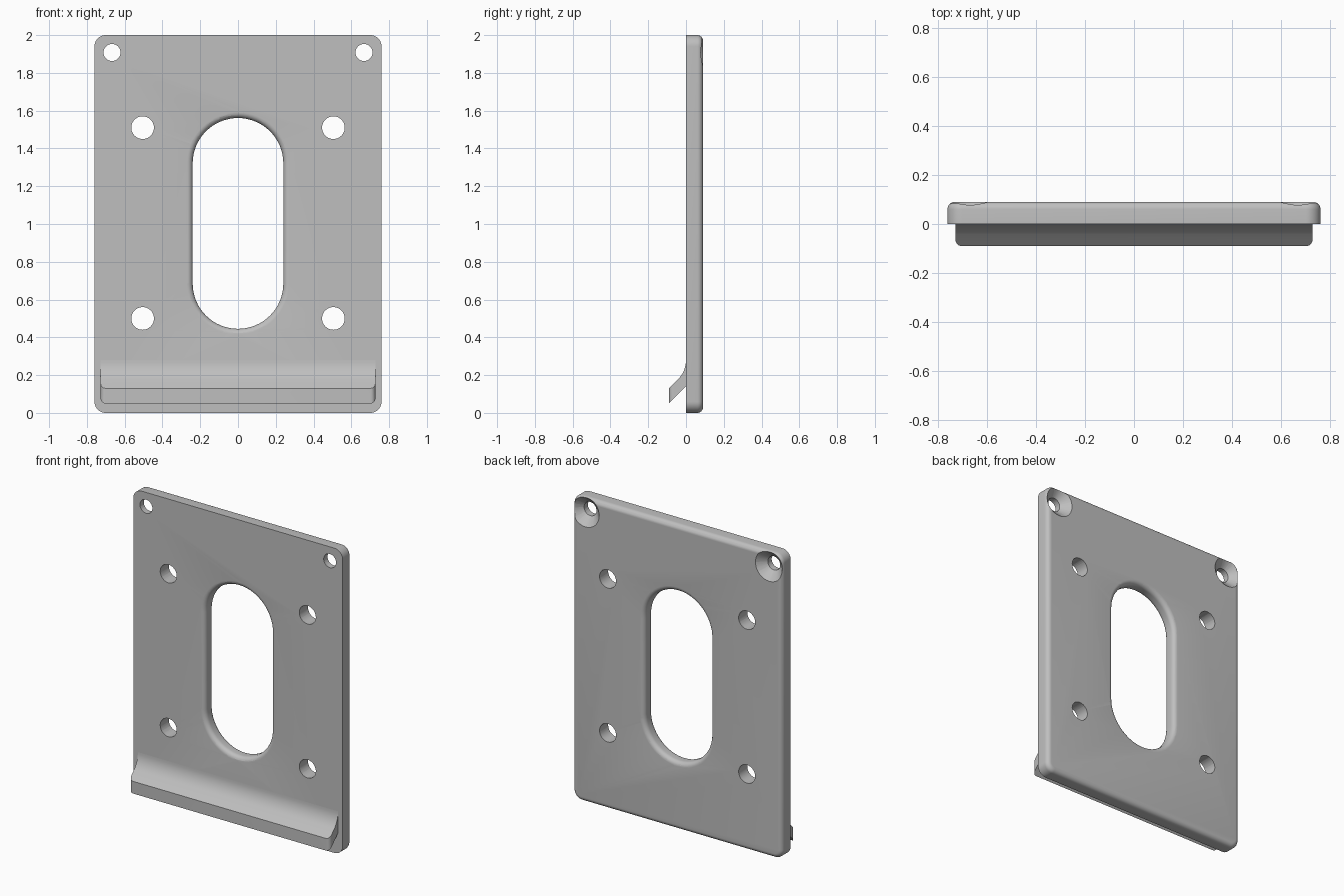
import bpy, bmesh, math
from math import sin, cos, pi

cube = bpy.data.objects.get("Cube")
if cube:
    bpy.data.objects.remove(cube, do_unlink=True)

GREY = (0.52, 0.52, 0.52, 1)
grey = bpy.data.materials.new("plain grey")
grey.use_nodes = True
grey.diffuse_color = GREY
grey.node_tree.nodes["Principled BSDF"].inputs["Base Color"].default_value = GREY


def outline(half_w, half_h, r, steps):
    """Rounded rectangle in x and z."""
    pts = []
    for i, (sx, sz) in enumerate([(1, 1), (-1, 1), (-1, -1), (1, -1)]):
        for k in range(steps + 1):
            a = (i + k / steps) * pi / 2
            pts.append((sx * (half_w - r) + r * cos(a), sz * (half_h - r) + r * sin(a)))
    return pts


def loft(bm, cx, cz, half_w, half_h, r, sections, steps=10):
    """Closed solid through rounded rectangles, one per (growth, y)."""
    rings = []
    for g, y in sections:
        pts = outline(half_w + g, half_h + g, r + g, steps)
        rings.append([bm.verts.new((cx + x, y, cz + z)) for x, z in pts])
    n = len(rings[0])
    for a, b in zip(rings, rings[1:]):
        for i in range(n):
            j = (i + 1) % n
            bm.faces.new((a[i], a[j], b[j], b[i]))
    bm.faces.new(rings[0])
    bm.faces.new(rings[-1])


def finish(bm, name):
    bmesh.ops.remove_doubles(bm, verts=bm.verts[:], dist=1e-5)
    bmesh.ops.recalc_face_normals(bm, faces=bm.faces[:])
    mesh = bpy.data.meshes.new(name)
    bm.to_mesh(mesh)
    bm.free()
    mesh.materials.append(grey)
    obj = bpy.data.objects.new(name, mesh)
    bpy.context.collection.objects.link(obj)
    return obj


def smooth(obj):
    bpy.ops.object.select_all(action='DESELECT')
    obj.select_set(True)
    bpy.context.view_layer.objects.active = obj
    bpy.ops.object.shade_smooth_by_angle(angle=math.radians(30))


T = 0.09      # plate thickness
F = 0.03      # edge fillet
arc = [k / 6 * pi / 2 for k in range(7)]

# Plate: sharp front rim, rounded back rim
bm = bmesh.new()
loft(bm, 0, 1, 0.76, 1.0, 0.06,
     [(0, 0)] + [(F * (cos(a) - 1), T - F + F * sin(a)) for a in arc])
plate = finish(bm, "mounting_plate")

# Cutter for every opening
bm = bmesh.new()
# central slot, flared at both rims
back = [(F * (1 - cos(a)), T - F + F * sin(a)) for a in arc]
front = [(g, T - y) for g, y in reversed(back)]
loft(bm, 0, 1.003, 0.24, 0.558, 0.24,
     [(F, -0.05)] + front + back + [(F, T + 0.05)], steps=16)
for s in (-1, 1):
    # plain bolt holes
    for z in (0.5, 1.51):
        loft(bm, s * 0.505, z, 0.06, 0.06, 0.06, [(0, -0.05), (0, T + 0.05)])
    # top screw holes, countersunk from the back
    loft(bm, s * 0.667, 1.908, 0.045, 0.045, 0.045,
         [(0, -0.05), (0, 0.04), (0.11, 0.14)])
cutter = finish(bm, "openings_cutter")
cutter.hide_render = True

cut = plate.modifiers.new("openings", 'BOOLEAN')
cut.operation = 'DIFFERENCE'
cut.solver = 'EXACT'
cut.object = cutter
smooth(plate)
bpy.ops.object.modifier_apply(modifier=cut.name)
bpy.data.objects.remove(cutter, do_unlink=True)
smooth(plate)

# Sloping ledge: side profile in y and z, blended into the plate
R = 0.145
top_z = 0.22 + R * (math.sqrt(2) - 1)
profile = [(0.02, 0.16), (-T, 0.05), (-T, 0.13)]
profile += [(R * (cos(a) - 1), top_z - R * sin(a))
            for a in [pi / 4 * (1 - k / 8) for k in range(9)]]
profile.append((0.02, top_z))
bm = bmesh.new()
side = bm.faces.new([bm.verts.new((-0.727, y, z)) for y, z in profile])
ext = bmesh.ops.extrude_face_region(bm, geom=[side])
bmesh.ops.translate(bm, vec=(1.454, 0, 0),
                    verts=[v for v in ext["geom"] if isinstance(v, bmesh.types.BMVert)])
# round the two outer corners
corners = [e for e in bm.edges
           if all(abs(v.co.y + T) < 1e-4 for v in e.verts)
           and abs(e.verts[0].co.x - e.verts[1].co.x) < 1e-4]
bmesh.ops.bevel(bm, geom=corners, offset=0.025, segments=6, profile=0.5, affect='EDGES')
ledge = finish(bm, "front_ledge")
smooth(ledge)
